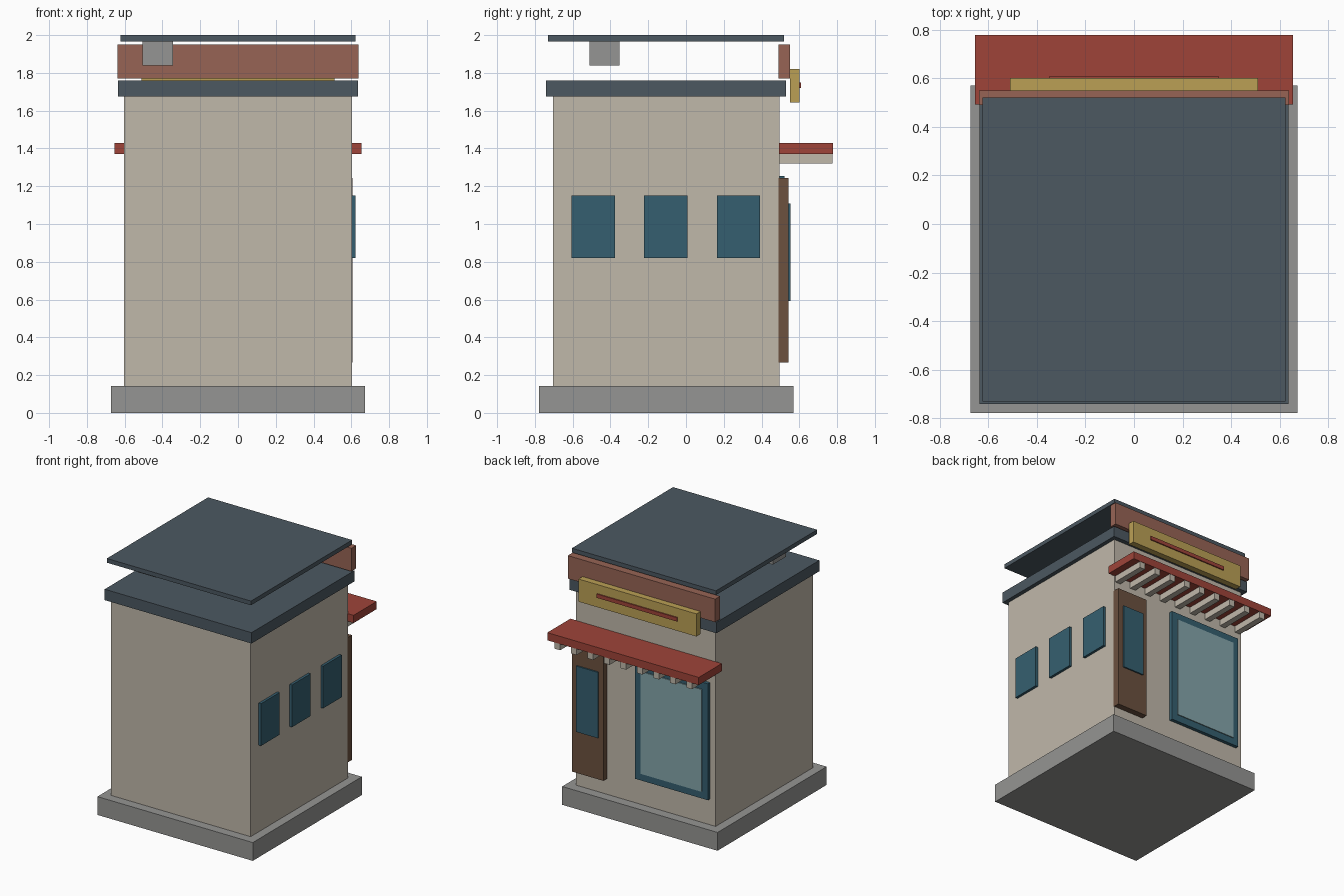
import bpy

if "Cube" in bpy.data.objects:
    bpy.data.objects.remove(bpy.data.objects["Cube"])


def linear(c):
    c /= 255
    return c / 12.92 if c <= 0.04045 else ((c + 0.055) / 1.055) ** 2.4


def material(name, r, g, b):
    m = bpy.data.materials.new(name)
    m.diffuse_color = (linear(r), linear(g), linear(b), 1)
    m.use_nodes = True
    m.node_tree.nodes["Principled BSDF"].inputs["Base Color"].default_value = m.diffuse_color
    return m


STONE = material("grey stone", 149, 149, 147)
WALL = material("beige plaster", 192, 184, 170)
SLATE = material("slate roof", 76, 88, 97)
BRICK = material("brick", 151, 100, 85)
RED = material("awning red", 159, 68, 57)
GOLD = material("sign gold", 187, 160, 85)
BLUE = material("window blue", 53, 95, 112)
GLASS = material("pale glass", 133, 165, 170)
WOOD = material("door wood", 108, 81, 63)


def box(name, mat, x, y, z):
    """Box spanning the given (min, max) ranges."""
    spans = (x, y, z)
    bpy.ops.mesh.primitive_cube_add(size=1, location=[(a + b) / 2 for a, b in spans])
    ob = bpy.context.object
    ob.name = name
    ob.scale = [b - a for a, b in spans]
    bpy.ops.object.transform_apply(location=False, rotation=False, scale=True)
    ob.data.materials.append(mat)
    return ob


# Base, body and roof
box("base", STONE, (-0.672, 0.672), (-0.777, 0.57), (0, 0.143))
box("walls", WALL, (-0.603, 0.603), (-0.705, 0.495), (0.143, 1.68))
box("roof_slab", SLATE, (-0.635, 0.635), (-0.74, 0.53), (1.675, 1.76))
box("top_roof", SLATE, (-0.623, 0.623), (-0.73, 0.52), (1.967, 2.0))
box("roof_vent", STONE, (-0.505, -0.345), (-0.512, -0.352), (1.84, 1.967))

# Parapet and blank sign
box("parapet", BRICK, (-0.637, 0.637), (0.49, 0.55), (1.77, 1.95))
box("sign_board", GOLD, (-0.51, 0.51), (0.55, 0.6), (1.643, 1.82))
box("sign_stripe", RED, (-0.347, 0.347), (0.598, 0.609), (1.72, 1.75))

# Awning with slats beneath
box("awning", RED, (-0.655, 0.655), (0.492, 0.778), (1.37, 1.43))
for i in range(9):
    x = -0.57 + i * 0.1425
    box("awning_slat", WALL, (x - 0.024, x + 0.024), (0.492, 0.775), (1.32, 1.37))

# Door
box("door", WOOD, (0.335, 0.605), (0.49, 0.543), (0.267, 1.243))
box("door_pane", BLUE, (0.375, 0.562), (0.54, 0.554), (0.593, 1.108))

# Shop window
box("shop_window_frame", BLUE, (-0.555, 0.075), (0.49, 0.522), (0.345, 1.255))
box("shop_window_glass", GLASS, (-0.505, 0.025), (0.52, 0.529), (0.4, 1.2))

# Side windows
for y in (-0.49, -0.107, 0.278):
    box("side_window", BLUE, (0.6, 0.623), (y - 0.115, y + 0.115), (0.82, 1.15))
